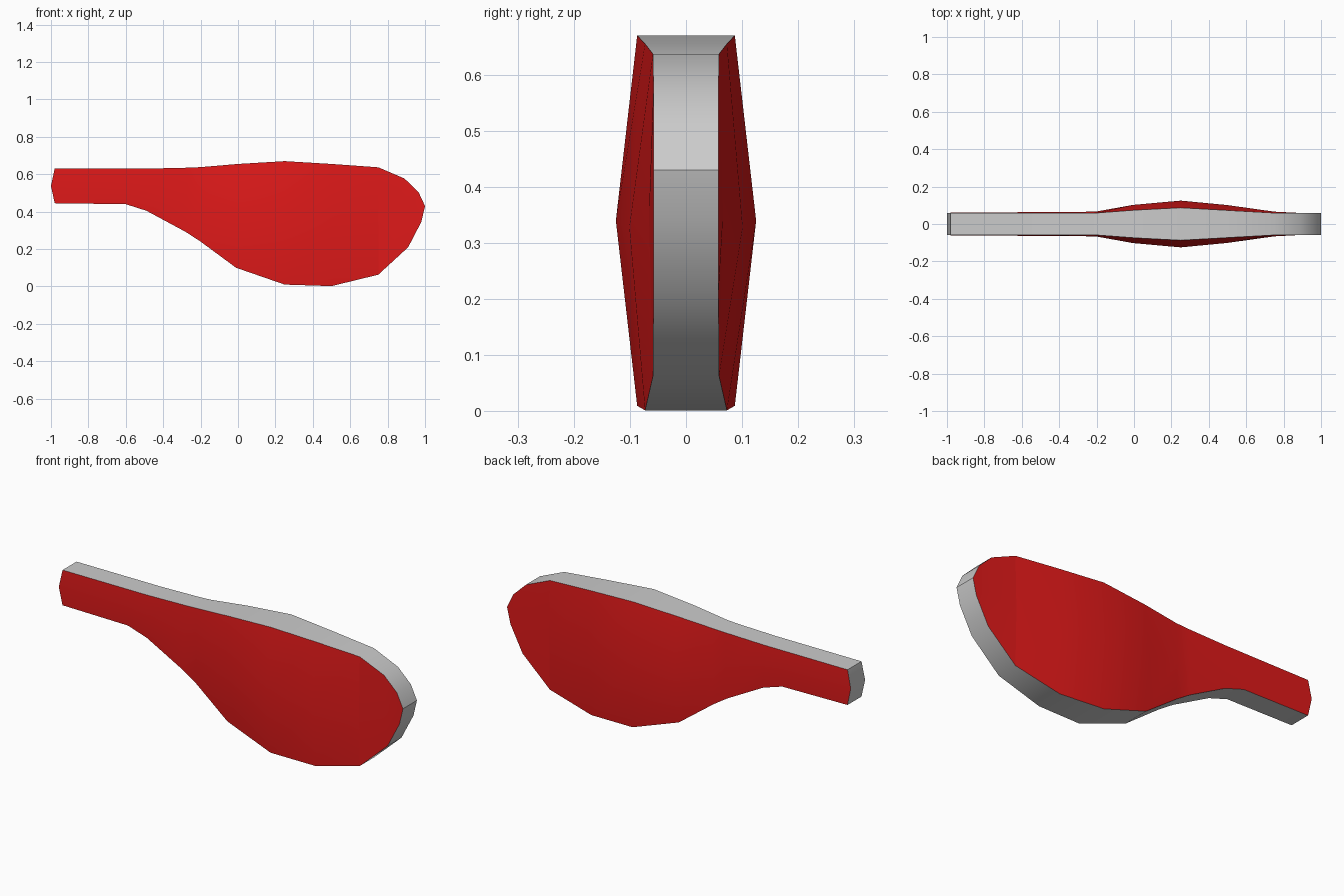
import bpy, bmesh

if "Cube" in bpy.data.objects:
    bpy.data.objects.remove(bpy.data.objects["Cube"])

# Stations: top (x, z), bottom (x, z), rim half width, mid half width
STATIONS = [
    (-0.98, 0.63, -0.98, 0.445, 0.058, 0.060),
    (-0.60, 0.63, -0.60, 0.440, 0.058, 0.063),
    (-0.49, 0.63, -0.49, 0.405, 0.058, 0.064),
    (-0.27, 0.635, -0.28, 0.292, 0.058, 0.065),
    (-0.20, 0.638, -0.20, 0.240, 0.059, 0.067),
    (0.00, 0.655, -0.01, 0.100, 0.074, 0.102),
    (0.25, 0.67, 0.25, 0.010, 0.087, 0.125),
    (0.50, 0.655, 0.50, 0.002, 0.073, 0.101),
    (0.75, 0.637, 0.75, 0.063, 0.059, 0.066),
    (0.89, 0.577, 0.91, 0.210, 0.058, 0.058),
    (0.965, 0.505, 0.98, 0.345, 0.058, 0.058),
    (1.00, 0.43, 1.00, 0.430, 0.058, 0.058),
]


def finish(name, bm, color=None):
    mesh = bpy.data.meshes.new(name)
    bm.to_mesh(mesh)
    bm.free()
    ob = bpy.data.objects.new(name, mesh)
    bpy.context.collection.objects.link(ob)
    if color:
        mesh.materials.append(color)
    bpy.ops.object.select_all(action='DESELECT')
    ob.select_set(True)
    bpy.context.view_layer.objects.active = ob
    bpy.ops.object.shade_smooth_by_angle(angle=0.6)
    return ob


red = bpy.data.materials.new("red")
red.diffuse_color = (0.75, 0.01, 0.01, 1)
red.use_nodes = True
red.node_tree.nodes["Principled BSDF"].inputs["Base Color"].default_value = red.diffuse_color


# Bulging side panels: bottom, mid and top row of points
def side_panel(name, s):
    bm = bmesh.new()
    cols = []
    for i, (xt, zt, xb, zb, r, m) in enumerate(STATIONS):
        if i == len(STATIONS) - 1:
            cols.append([bm.verts.new((xt, s * r, zt))] * 3)
            continue
        xm = -1.0 if i == 0 else (xt + xb) / 2
        cols.append([bm.verts.new(p) for p in (
            (xb, s * r, zb), (xm, s * m, (zt + zb) / 2), (xt, s * r, zt))])
    for a, b in zip(cols, cols[1:]):
        for k in (0, 1):
            f = list(dict.fromkeys([a[k], b[k], b[k + 1], a[k + 1]]))
            bm.faces.new(f if s < 0 else f[::-1])
    # crease where the bulge meets the flat nose
    for e in bm.edges:
        if all(abs(v.co.x - 0.75) < 1e-4 for v in e.verts):
            e.smooth = False
    finish(name, bm, red)


side_panel("front_panel", -1)
side_panel("back_panel", 1)

# Grey rim following the whole outline
top = [(s[0], s[1], s[4]) for s in STATIONS]
bottom = [(s[2], s[3], s[4]) for s in STATIONS[-2::-1]]
outline = top + bottom + [(-1.0, 0.5375, 0.060)]
bm = bmesh.new()
pairs = [(bm.verts.new((x, -w, z)), bm.verts.new((x, w, z))) for x, z, w in outline]
for a, b in zip(pairs, pairs[1:] + pairs[:1]):
    bm.faces.new((a[0], b[0], b[1], a[1]))
finish("rim", bm)
